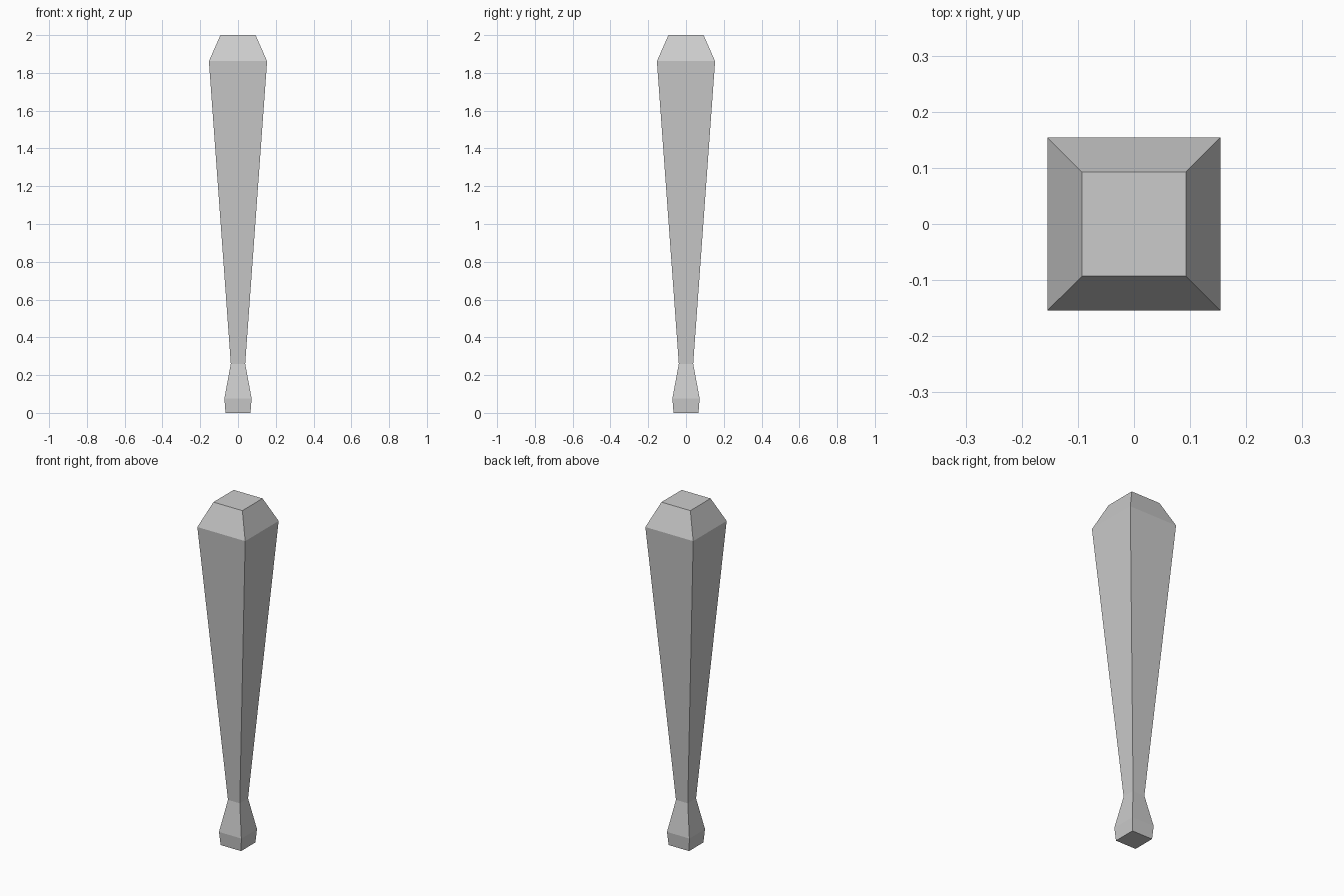
import bpy
import bmesh

if "Cube" in bpy.data.objects:
    bpy.data.objects.remove(bpy.data.objects["Cube"])

# Square cross-sections from bottom to top: (height, half width)
PROFILE = [(0.0, 0.066), (0.077, 0.072), (0.26, 0.038), (1.862, 0.154), (2.0, 0.093)]
CORNERS = [(-1, -1), (1, -1), (1, 1), (-1, 1)]

bm = bmesh.new()
rings = [[bm.verts.new((sx * w, sy * w, z)) for sx, sy in CORNERS] for z, w in PROFILE]

# Side faces between neighbouring sections
for lower, upper in zip(rings, rings[1:]):
    for i in range(4):
        j = (i + 1) % 4
        bm.faces.new((lower[i], lower[j], upper[j], upper[i]))

# End caps
bm.faces.new(rings[0][::-1])
bm.faces.new(rings[-1])

# Tapered club with flat faces
mesh = bpy.data.meshes.new("club")
bm.to_mesh(mesh)
bm.free()
club = bpy.data.objects.new("club", mesh)
bpy.context.collection.objects.link(club)
